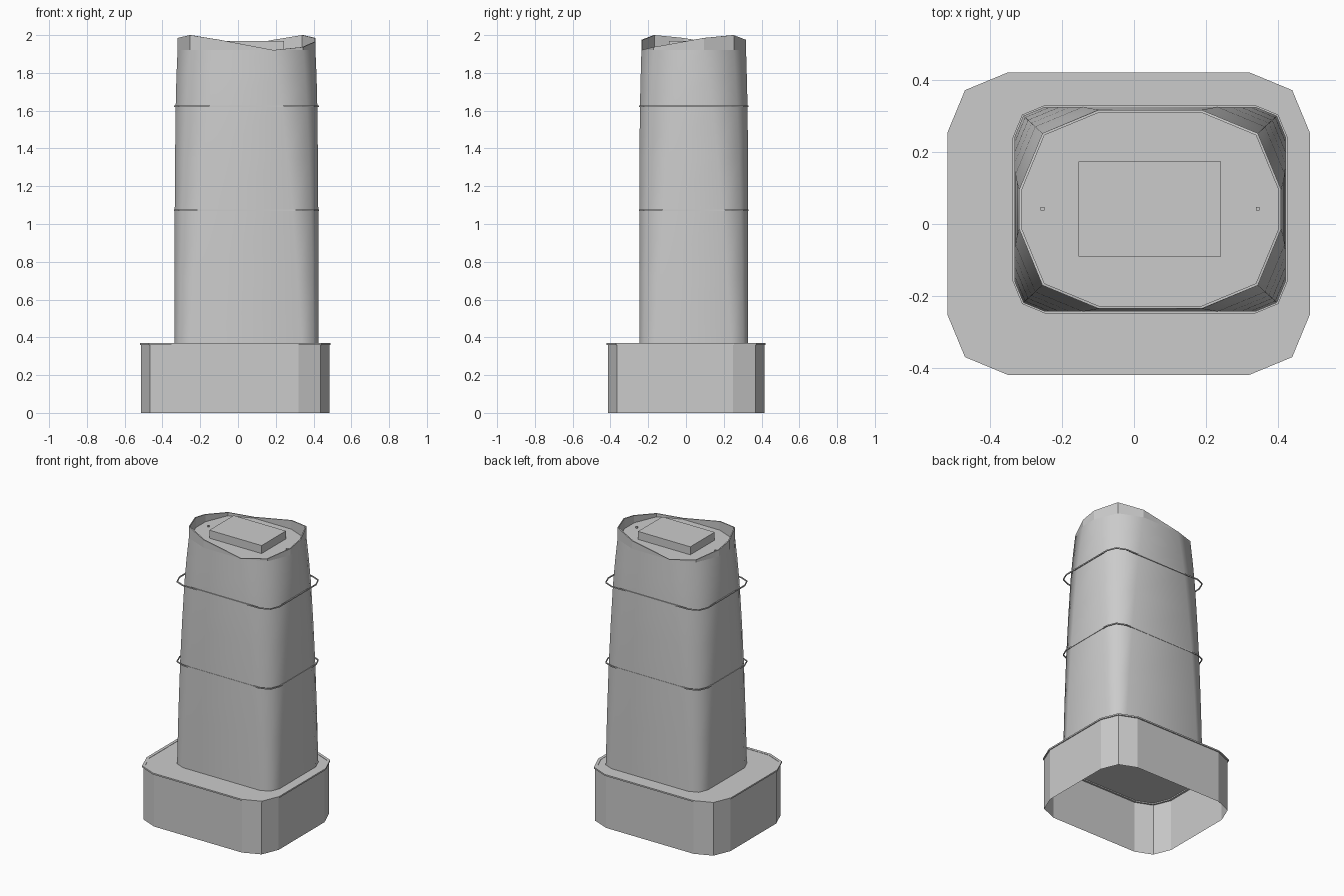
import bpy
import bmesh
import math

cube = bpy.data.objects.get("Cube")
if cube:
    bpy.data.objects.remove(cube, do_unlink=True)

grey = bpy.data.materials.new("concrete_grey")
grey.use_nodes = True
COLOUR = (0.6, 0.6, 0.6, 1)
grey.diffuse_color = COLOUR
grey.node_tree.nodes["Principled BSDF"].inputs["Base Color"].default_value = COLOUR

TOWER = (0.045, 0.041)
PODIUM = (-0.015, 0.001)


def outline(centre, hx, hy, r, z):
    """Rounded rectangle, two segments per corner, counter-clockwise from the +x side."""
    pts = []
    for i, (sx, sy) in enumerate([(1, 1), (-1, 1), (-1, -1), (1, -1)]):
        for k in range(3):
            a = math.radians(90 * i + 45 * k)
            pts.append((centre[0] + sx * (hx - r) + r * math.cos(a),
                        centre[1] + sy * (hy - r) + r * math.sin(a), z))
    return pts


def loft(name, loops, cap_start=False, cap_end=False, closed=False, smooth=None):
    """Skin a list of outlines into one mesh."""
    bm = bmesh.new()
    rows = [[bm.verts.new(p) for p in loop] for loop in loops]
    pairs = list(zip(rows, rows[1:]))
    if closed:
        pairs.append((rows[-1], rows[0]))
    for a, b in pairs:
        n = len(a)
        for i in range(n):
            j = (i + 1) % n
            bm.faces.new((a[i], a[j], b[j], b[i]))
    if cap_start:
        bm.faces.new(rows[0][::-1])
    if cap_end:
        bm.faces.new(rows[-1])
    mesh = bpy.data.meshes.new(name)
    bm.to_mesh(mesh)
    bm.free()
    mesh.materials.append(grey)
    obj = bpy.data.objects.new(name, mesh)
    bpy.context.collection.objects.link(obj)
    if smooth:
        bpy.ops.object.select_all(action="DESELECT")
        obj.select_set(True)
        bpy.context.view_layer.objects.active = obj
        bpy.ops.object.shade_smooth_by_angle(angle=math.radians(smooth))
    return obj


def box(name, x, y, z, sx, sy, sz):
    corners = [(-1, -1), (1, -1), (1, 1), (-1, 1)]
    loops = [[(x + a * sx / 2, y + b * sy / 2, h) for a, b in corners] for h in (z, z + sz)]
    return loft(name, loops, cap_start=True, cap_end=True)


def ring(name, centre, hx, hy, r, z, width, height):
    inner = (hx - width, hy - width, r - width)
    loft(name, [outline(centre, hx, hy, r, z), outline(centre, hx, hy, r, z + height),
                outline(centre, *inner, z + height), outline(centre, *inner, z)], closed=True)


# Podium: open below, with a deck and a thin projecting edge
loft("podium", [outline(PODIUM, 0.499, 0.414, 0.165, z) for z in (0, 0.368)], cap_end=True)
ring("podium_edge", PODIUM, 0.505, 0.421, 0.168, 0.36, 0.02, 0.01)

# Tower shaft: corners grow rounder towards the roof
levels = [(0.37, 0.381, 0.288, 0.09), (0.72, 0.381, 0.288, 0.11),
          (1.07, 0.38, 0.288, 0.135), (1.35, 0.378, 0.287, 0.16),
          (1.62, 0.375, 0.285, 0.187), (1.78, 0.371, 0.281, 0.205),
          (1.92, 0.365, 0.277, 0.222)]
loft("tower_shaft", [outline(TOWER, hx, hy, r, z) for z, hx, hy, r in levels], smooth=60)

# Floor bands keep the base outline, so they stand clear of the upper corners
for name, z in (("lower_band", 1.07), ("upper_band", 1.62)):
    ring(name, TOWER, 0.383, 0.29, 0.09, z, 0.006, 0.008)

# Roof deck
bm_roof = outline(TOWER, 0.363, 0.275, 0.22, 1.915)
loft("roof_deck", [bm_roof], cap_end=True)

# Parapet with a swept top edge, the same on opposite sides
sweep = [1.985, 2.0, 1.975, 1.921, 1.937, 1.965] * 2
outer = outline(TOWER, 0.365, 0.277, 0.222, 1.92)
inner = outline(TOWER, 0.358, 0.27, 0.217, 1.912)
raise_to = lambda loop: [(x, y, h) for (x, y, z), h in zip(loop, sweep)]
loft("parapet", [outer, raise_to(outer), raise_to(inner), inner])

# Rooftop plant room and two small posts
box("plant_room", 0.044, 0.042, 1.914, 0.398, 0.265, 0.056)
for side, x in (("right", -0.255), ("left", 0.345)):
    box(side + "_roof_post", x, 0.042, 1.914, 0.01, 0.01, 0.012)
